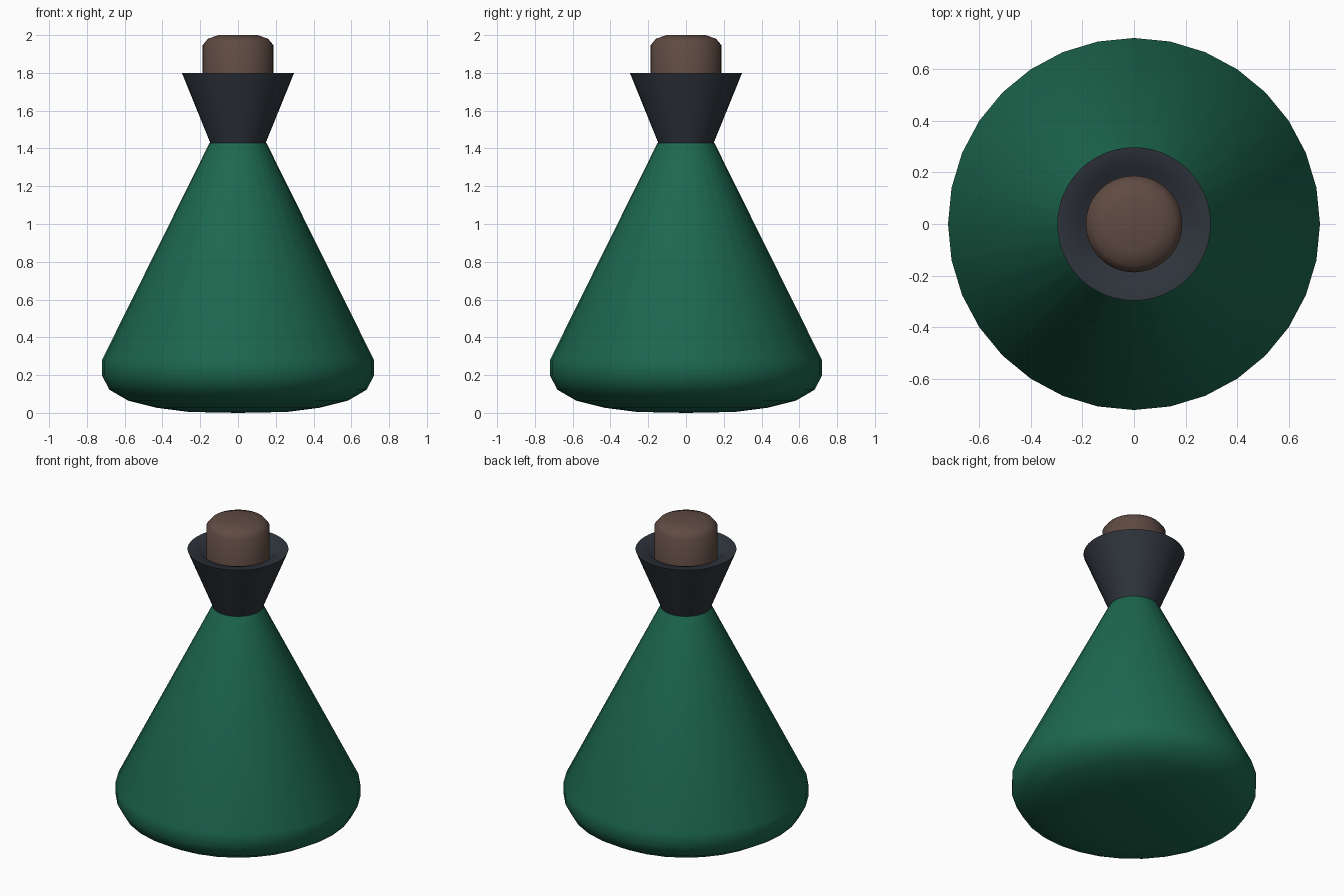
import bpy, bmesh
from math import radians, cos, sin, tau

if "Cube" in bpy.data.objects:
    bpy.data.objects.remove(bpy.data.objects["Cube"])


def material(name, rgb):
    m = bpy.data.materials.new(name)
    m.diffuse_color = (*rgb, 1)
    m.use_nodes = True
    m.node_tree.nodes["Principled BSDF"].inputs["Base Color"].default_value = m.diffuse_color
    return m


def lathe(name, profile, mat, sides=32, angle=60):
    """Revolve (radius, z) points about z; radius 0 makes a pole."""
    bm = bmesh.new()
    rings = []
    for r, z in profile:
        n = sides if r else 1
        rings.append([bm.verts.new((r * cos(tau * i / sides), r * sin(tau * i / sides), z))
                      for i in range(n)])
    for a, b in zip(rings, rings[1:]):
        for i in range(sides):
            j = (i + 1) % sides
            quad = [a[i % len(a)], a[j % len(a)], b[j % len(b)], b[i % len(b)]]
            bm.faces.new(list(dict.fromkeys(quad)))
    bmesh.ops.recalc_face_normals(bm, faces=bm.faces)
    me = bpy.data.meshes.new(name)
    bm.to_mesh(me)
    bm.free()
    me.materials.append(mat)
    ob = bpy.data.objects.new(name, me)
    bpy.context.collection.objects.link(ob)
    bpy.ops.object.select_all(action='DESELECT')
    ob.select_set(True)
    bpy.context.view_layer.objects.active = ob
    bpy.ops.object.shade_smooth_by_angle(angle=radians(angle))
    return ob


green = material("green_glass", (0.012, 0.14, 0.08))
dark = material("dark_collar", (0.028, 0.034, 0.045))
brown = material("cork_brown", (0.115, 0.07, 0.055))

# Conical flask body with a rounded base
lathe("flask_body", [(0, 0), (0.26, 0.005), (0.43, 0.027), (0.58, 0.064), (0.68, 0.122),
                     (0.72, 0.197), (0.72, 0.28), (0.15, 1.43), (0, 1.43)], green)

# Flared collar with a lip that dips in to the stopper
lathe("neck_collar", [(0, 1.43), (0.147, 1.43), (0.297, 1.8), (0.22, 1.79),
                      (0.18, 1.74), (0, 1.74)], dark, sides=48)

# Stopper with a rounded top
lathe("cork_stopper", [(0, 1.7), (0.187, 1.7), (0.187, 1.947), (0.16, 1.98),
                       (0.105, 2.0), (0, 2.0)], brown, sides=48)
